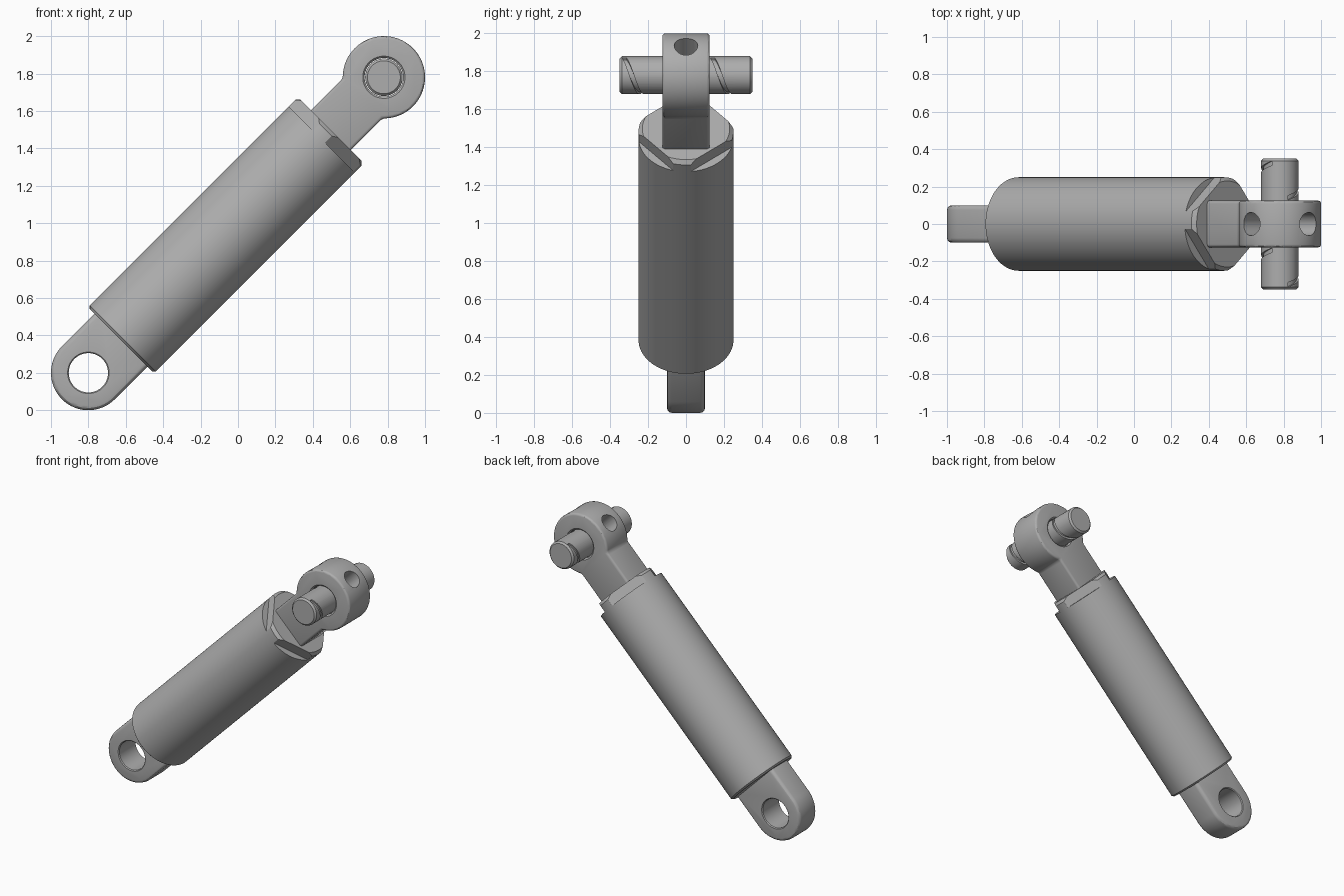
import bpy, bmesh
from math import pi, sin, cos, radians, sqrt
from mathutils import Matrix, Vector

if "Cube" in bpy.data.objects:
    bpy.data.objects.remove(bpy.data.objects["Cube"])

LENGTH = 1.58 * sqrt(2)          # distance between the two eye centres
END = 1.835                      # barrel end along the axis
PLACE = Matrix.Translation((-0.8, 0, 0.2)) @ Matrix.Rotation(radians(-45), 4, 'Y')

steel = bpy.data.materials.new("grey_steel")
steel.diffuse_color = (0.42, 0.42, 0.42, 1)
steel.use_nodes = True
steel.node_tree.nodes["Principled BSDF"].inputs["Base Color"].default_value = steel.diffuse_color


def finish(name, bm):
    bmesh.ops.recalc_face_normals(bm, faces=bm.faces)
    me = bpy.data.meshes.new(name)
    bm.to_mesh(me)
    bm.free()
    ob = bpy.data.objects.new(name, me)
    bpy.context.collection.objects.link(ob)
    me.materials.append(steel)
    return ob


def lathe(name, profile, matrix, n=64):
    """Closed solid of revolution around local X from (axial, radius) pairs."""
    bm = bmesh.new()
    rings = [[bm.verts.new(matrix @ Vector((x, r * cos(2 * pi * i / n), r * sin(2 * pi * i / n))))
              for i in range(n)] for x, r in profile]
    for a, b in zip(rings, rings[1:]):
        for i in range(n):
            j = (i + 1) % n
            bm.faces.new((a[i], a[j], b[j], b[i]))
    bm.faces.new(rings[0])
    bm.faces.new(rings[-1])
    return finish(name, bm)


def plate(name, outline, half, bevel):
    """Extrude an (axis, side) outline along Y and round its edges."""
    bm = bmesh.new()
    face = bm.faces.new([bm.verts.new((u, -half, v)) for u, v in outline])
    ext = bmesh.ops.extrude_face_region(bm, geom=[face])
    verts = [g for g in ext["geom"] if isinstance(g, bmesh.types.BMVert)]
    bmesh.ops.translate(bm, verts=verts, vec=(0, 2 * half, 0))
    ob = finish(name, bm)
    mod = ob.modifiers.new("round", 'BEVEL')
    mod.width, mod.segments = bevel, 3
    mod.limit_method, mod.angle_limit = 'ANGLE', radians(35)
    return ob


def bake(ob):
    dg = bpy.context.evaluated_depsgraph_get()
    me = bpy.data.meshes.new_from_object(ob.evaluated_get(dg))
    ob.modifiers.clear()
    ob.data = me


def cut(ob, cutters):
    for c in cutters:
        bake(ob)
        mod = ob.modifiers.new("cut", 'BOOLEAN')
        mod.object, mod.solver = c, 'EXACT'
        mod.operation = 'DIFFERENCE'
        bake(ob)
        bpy.data.objects.remove(c)


def arc(cx, r, a0, a1, n):
    return [(cx + r * cos(radians(a0 + (a1 - a0) * i / n)),
             r * sin(radians(a0 + (a1 - a0) * i / n))) for i in range(n + 1)]


def across(u):
    """Local X axis turned to run along Y at axis position u."""
    return Matrix.Translation((u, 0, 0)) @ Matrix.Rotation(pi / 2, 4, 'Z')


def bore(u, r, half, ch):
    """Through-hole cutter with a chamfer at both mouths."""
    return lathe("bore_cutter", [(-half - .05, r + ch + .05), (-half + ch, r),
                                 (half - ch, r), (half + .05, r + ch + .05)], across(u))


# Barrel with chamfered ends and four spanner flats
barrel = lathe("barrel", [(0.247, 0.238), (0.259, 0.25), (END - 0.02, 0.25), (END, 0.23)],
               Matrix.Identity(4), 96)
flats = []
for k in range(4):
    bm = bmesh.new()
    turn = Matrix.Rotation(-radians(-130 + 90 * k), 4, 'X')
    bmesh.ops.create_cube(bm, size=1, matrix=turn @ Matrix.Translation((END + 0.015, 0, 0.257))
                          @ Matrix.Diagonal((0.17, 0.5, 0.1, 1)))
    flats.append(finish("flat_cutter", bm))
cut(barrel, flats)

# Lower mounting lug
lug = plate("lower_lug", [(0.3, 0.2)] + arc(0, 0.2, 90, 270, 40) + [(0.3, -0.2)], 0.1, 0.025)
cut(lug, [bore(0, 0.105, 0.1, 0.006)])

# Upper rod eye with its square shank
eye = plate("rod_eye", [(END - 0.06, -0.15)] + arc(LENGTH, 0.22, -137, 137, 60)
            + [(END - 0.06, 0.15)], 0.125, 0.016)
cutters = [bore(LENGTH, 0.103, 0.125, 0.01)]
# Two radial oil holes, one along the axis and one to the side
for angle in (0, -pi / 2):
    m = Matrix.Translation((LENGTH, 0, 0)) @ Matrix.Rotation(angle, 4, 'Y')
    cutters.append(lathe("oil_hole_cutter", [(0.03, 0.062), (0.3, 0.062)], m, 40))
cut(eye, cutters)

# Cross pin with a spiral groove on each side
pin = lathe("cross_pin", [(-0.35, 0.088), (-0.338, 0.1), (0.338, 0.1), (0.35, 0.088)],
            across(LENGTH))
grooves = []
for y0 in (-0.325, 0.14):
    bm = bmesh.new()
    rows = []
    for i in range(49):
        t = i / 48
        a = radians(65 - 310 * t + 45 - 90)      # measured in the tilted frame
        y = y0 + 0.185 * t
        rows.append([bm.verts.new((LENGTH + r * cos(a), y + d, r * sin(a)))
                     for r, d in ((0.088, -.012), (0.12, -.012), (0.12, .012), (0.088, .012))])
    for p, q in zip(rows, rows[1:]):
        for j in range(4):
            bm.faces.new((p[j], p[j - 1], q[j - 1], q[j]))
    bm.faces.new(rows[0])
    bm.faces.new(rows[-1])
    grooves.append(finish("groove_cutter", bm))
cut(pin, grooves)

# Tilt everything into place and smooth the round faces
for ob in (barrel, lug, eye, pin):
    ob.matrix_world = PLACE
    bpy.ops.object.select_all(action='DESELECT')
    ob.select_set(True)
    bpy.context.view_layer.objects.active = ob
    bpy.ops.object.shade_smooth_by_angle(angle=radians(30))
